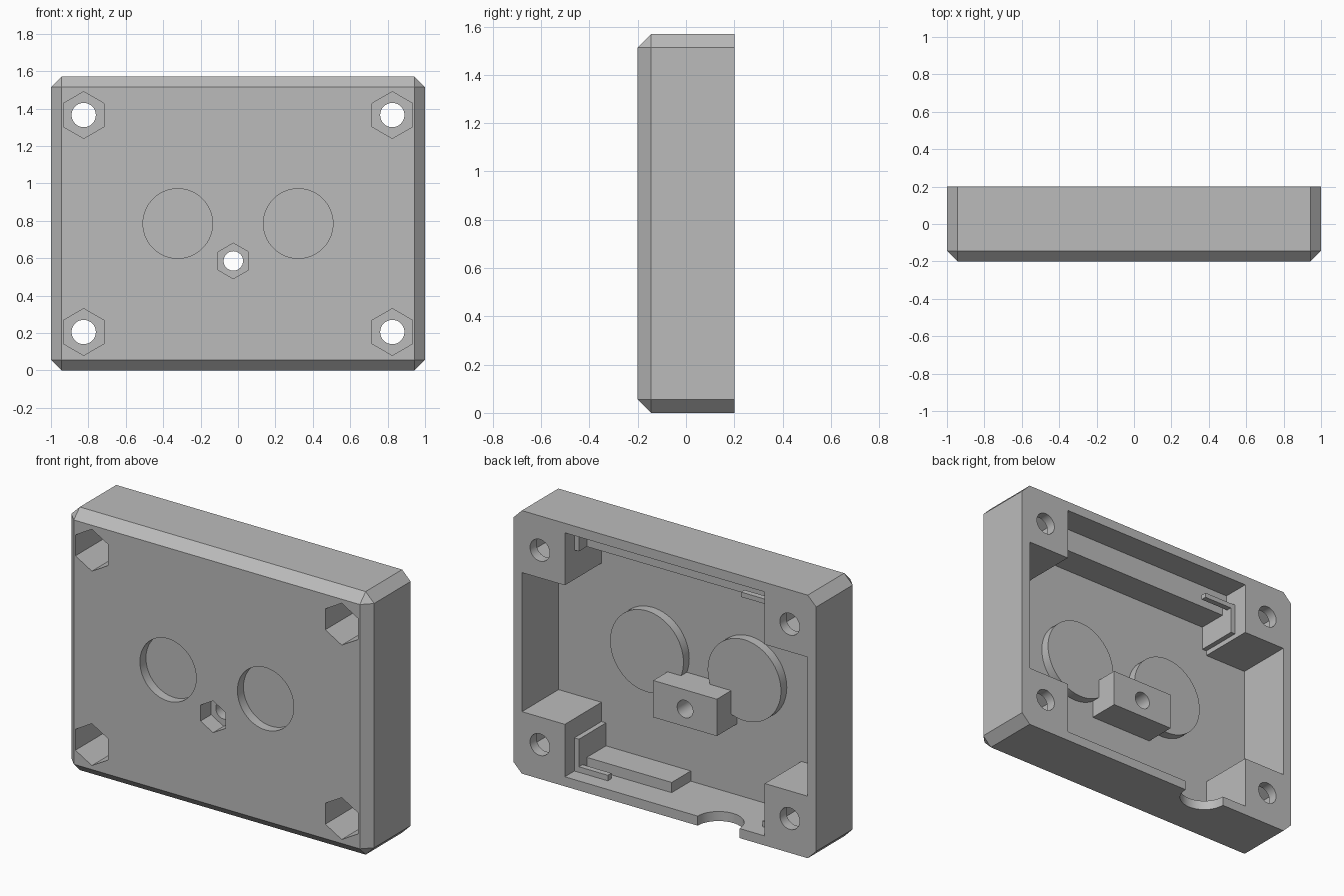
import bpy, bmesh, math
from mathutils import Vector

cube = bpy.data.objects.get("Cube")
if cube:
    bpy.data.objects.remove(cube, do_unlink=True)

grey = bpy.data.materials.new("grey plastic")
grey.use_nodes = True
grey.diffuse_color = (0.5, 0.5, 0.5, 1)
grey.node_tree.nodes["Principled BSDF"].inputs["Base Color"].default_value = (0.5, 0.5, 0.5, 1)

FRONT, BACK = -0.2, 0.2
FLOOR = -0.145
WALL = 0.057
HEIGHT = 1.57
MID = HEIGHT / 2


def make_object(name, bm):
    bmesh.ops.recalc_face_normals(bm, faces=bm.faces)
    mesh = bpy.data.meshes.new(name)
    bm.to_mesh(mesh)
    bm.free()
    mesh.materials.append(grey)
    ob = bpy.data.objects.new(name, mesh)
    bpy.context.scene.collection.objects.link(ob)
    return ob


def prism(name, points, a, b, vertical=False):
    """Extrude an outline from a to b along y, or along z when vertical."""
    bm = bmesh.new()
    place = (lambda p, d: (p[0], p[1], d)) if vertical else (lambda p, d: (p[0], d, p[1]))
    face = bm.faces.new([bm.verts.new(place(p, a)) for p in points])
    out = bmesh.ops.extrude_face_region(bm, geom=[face])
    shift = Vector((0, 0, b - a)) if vertical else Vector((0, b - a, 0))
    verts = [g for g in out["geom"] if isinstance(g, bmesh.types.BMVert)]
    bmesh.ops.translate(bm, verts=verts, vec=shift)
    return make_object(name, bm)


def ring(x, z, r, n):
    return [(x + r * math.sin(math.tau * i / n), z + r * math.cos(math.tau * i / n)) for i in range(n)]


def box(name, x0, x1, y0, y1, z0, z1):
    return prism(name, [(x0, z0), (x1, z0), (x1, z1), (x0, z1)], y0, y1)


def combine(tool, operation):
    mod = housing.modifiers.new(tool.name, "BOOLEAN")
    mod.operation = operation
    mod.solver = "EXACT"
    mod.object = tool
    bpy.context.view_layer.objects.active = housing
    bpy.ops.object.modifier_apply(modifier=mod.name)
    bpy.data.objects.remove(tool, do_unlink=True)


def add(tool):
    combine(tool, "UNION")


def cut(tool):
    combine(tool, "DIFFERENCE")


# Outer shell with chamfered front rim and corners
housing = box("housing", -1, 1, FRONT, BACK, 0, HEIGHT)
bm = bmesh.new()
bm.from_mesh(housing.data)
rim = [e for e in bm.edges if min(v.co.y for v in e.verts) < 0
       and not (max(v.co.y for v in e.verts) > 0
                and abs(e.verts[0].co.y - e.verts[1].co.y) < 0.01)]
bmesh.ops.bevel(bm, geom=rim, offset=0.056, segments=1, affect="EDGES")
bm.to_mesh(housing.data)
bm.free()

# Open cavity at the back, leaving four corner posts
quarter = [(0.66, MID - WALL), (0.66, 0.415), (0.943, 0.415)]
upper = quarter + [(x, -z) for x, z in reversed(quarter)]
outline = upper + [(-x, -z) for x, z in upper]
cut(prism("cavity", [(x, z + MID) for x, z in outline], FLOOR, BACK + 0.1))

# Round bosses, centre screw block and board rests
for x in (-0.322, 0.322):
    add(prism("round_boss", ring(x, MID, 0.242, 64), FLOOR - 0.02, -0.09))
add(box("screw_block", -0.235, 0.185, FLOOR - 0.02, 0.045, 0.48, 0.70))
add(box("lower_rest", 0.07, 0.68, FLOOR - 0.02, 0.035, 0.03, 0.118))
add(box("upper_rest", -0.68, 0.68, FLOOR - 0.02, 0.034, 1.375, 1.54))

# Board clips beside the posts
add(box("lower_left_clip", 0.63, 0.69, FLOOR - 0.021, 0.11, 0.031, 0.255))
add(box("lower_left_lip", 0.44, 0.685, 0.075, 0.109, 0.032, 0.09))
add(box("upper_left_clip", 0.63, 0.69, FLOOR - 0.021, 0.11, 1.376, 1.541))
add(box("upper_right_clip", -0.69, -0.63, FLOOR - 0.021, 0.11, 1.23, 1.42))
add(box("upper_right_lip", -0.685, -0.44, 0.075, 0.109, 1.39, 1.419))
add(box("lower_right_lip", -0.685, -0.58, 0.075, 0.109, 0.032, 0.09))

# Round recesses in the front
for x in (-0.322, 0.322):
    cut(prism("round_recess", ring(x, MID, 0.186, 64), FRONT - 0.1, -0.143))

# Screw holes with hexagonal nut pockets
screws = [(x, z, 0.125, 0.065, 0.14) for x in (-0.825, 0.825) for z in (0.205, 1.365)]
screws.append((-0.025, 0.585, 0.095, 0.052, -0.1))
for x, z, nut, hole, depth in screws:
    cut(prism("nut_pocket", ring(x, z, nut, 6), FRONT - 0.1, depth))
    cut(prism("screw_hole", ring(x, z, hole, 32), FRONT - 0.1, BACK + 0.1))

# Cable notch through the bottom wall
cut(prism("cable_notch", ring(-0.355, BACK, 0.138, 48), -0.1, 0.2, vertical=True))

bpy.ops.object.select_all(action="DESELECT")
housing.select_set(True)
bpy.context.view_layer.objects.active = housing
bpy.ops.object.shade_smooth_by_angle(angle=math.radians(25))
